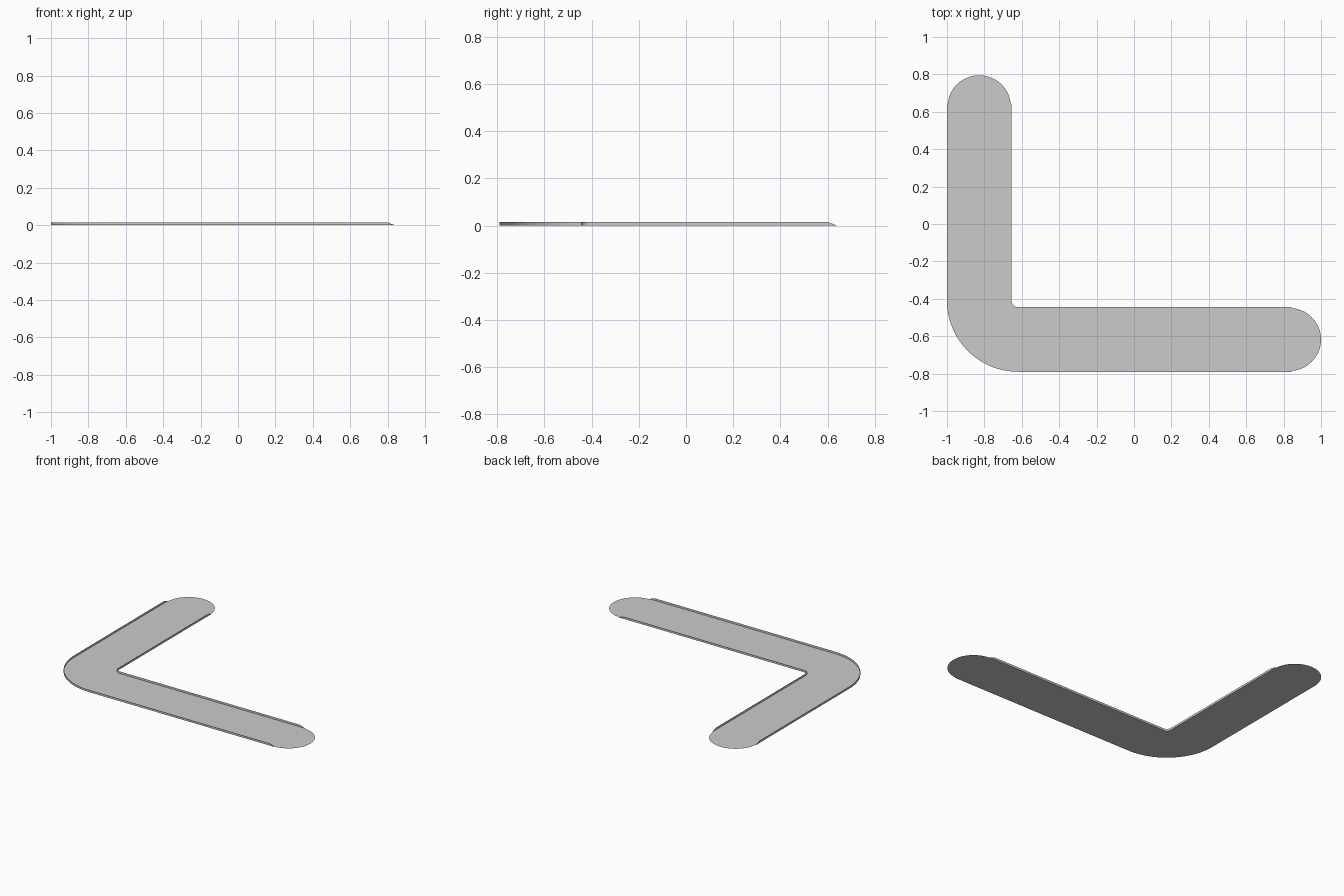
import bpy, bmesh
from math import sin, cos, pi

if "Cube" in bpy.data.objects:
    bpy.data.objects.remove(bpy.data.objects["Cube"])

H = 0.015                      # curb height
CX, CY = -0.62, -0.41          # corner arc centre
R_OUT, R_IN = 0.38, 0.035      # outer and inner bend radii
END_X, END_Y = 0.84, 0.64      # where the curbs reach the floor
RAMP = 0.04                    # length of the sloping curb ends


def side(r):
    """Plan path of one edge: y arm end, corner arc, x arm end."""
    arc = [(CX + r * cos(a), CY + r * sin(a))
           for a in (pi + pi / 2 * i / 24 for i in range(25))]
    return ([(CX - r, END_Y), (CX - r, END_Y - RAMP)] + arc
            + [(END_X - RAMP, CY - r), (END_X, CY - r)])


def make_object(name, bm):
    mesh = bpy.data.meshes.new(name)
    bm.to_mesh(mesh)
    bm.free()
    ob = bpy.data.objects.new(name, mesh)
    bpy.context.collection.objects.link(ob)
    return ob


def end_arc(cx, cy, rx, ry, start):
    return [(cx + rx * cos(start + pi * i / 32), cy + ry * sin(start + pi * i / 32))
            for i in range(1, 32)]


outer, inner = side(R_OUT), side(R_IN)
mid = (R_OUT + R_IN) / 2
half = (R_OUT - R_IN) / 2

# Flat L-shaped floor with rounded ends
bm = bmesh.new()
vo = [bm.verts.new((x, y, 0)) for x, y in outer]
vi = [bm.verts.new((x, y, 0)) for x, y in inner]
for i in range(len(vo) - 1):
    bm.faces.new((vo[i], vo[i + 1], vi[i + 1], vi[i]))
top = end_arc(CX - mid, END_Y - 0.01, half - 0.004, 0.165, 0)
right = end_arc(END_X - 0.01, CY - mid, 0.17, half - 0.004, -pi / 2)
bm.faces.new([vi[0]] + [bm.verts.new((x, y, 0)) for x, y in top] + [vo[0]])
bm.faces.new([vo[-1]] + [bm.verts.new((x, y, 0)) for x, y in right] + [vi[-1]])
make_object("floor", bm)


# Thin upright curbs with sloping ends
def curb(name, path, flip):
    bm = bmesh.new()
    low = [bm.verts.new((x, y, 0)) for x, y in path]
    high = [bm.verts.new((x, y, H)) for x, y in path[1:-1]]
    high = [low[0]] + high + [low[-1]]
    for i in range(len(path) - 1):
        loop = list(dict.fromkeys((low[i], low[i + 1], high[i + 1], high[i])))
        f = bm.faces.new(loop[::-1] if flip else loop)
        f.smooth = True
    make_object(name, bm)


curb("outer_curb", outer, False)
curb("inner_curb", inner, True)
